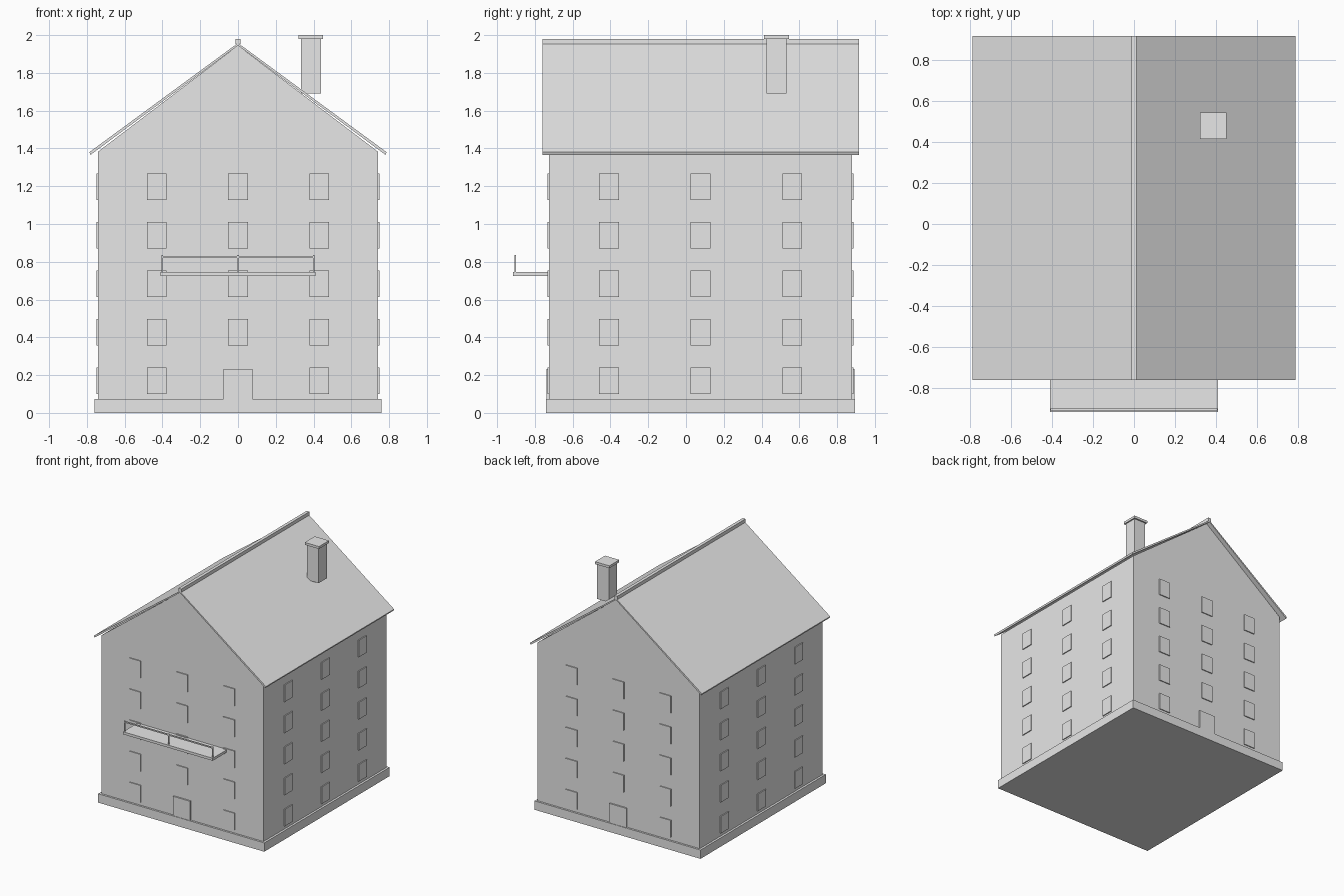
import bpy, bmesh

if "Cube" in bpy.data.objects:
    bpy.data.objects.remove(bpy.data.objects["Cube"])

grey = bpy.data.materials.new("plain grey")
grey.diffuse_color = (0.8, 0.8, 0.8, 1)
grey.use_nodes = True
grey.node_tree.nodes["Principled BSDF"].inputs["Base Color"].default_value = grey.diffuse_color


def finish(name, bm):
    bmesh.ops.recalc_face_normals(bm, faces=bm.faces)
    me = bpy.data.meshes.new(name)
    bm.to_mesh(me)
    bm.free()
    me.materials.append(grey)
    ob = bpy.data.objects.new(name, me)
    bpy.context.collection.objects.link(ob)
    return ob


def add_box(bm, x0, x1, y0, y1, z0, z1):
    vs = bmesh.ops.create_cube(bm, size=1)["verts"]
    for v in vs:
        v.co.x = x1 if v.co.x > 0 else x0
        v.co.y = y1 if v.co.y > 0 else y0
        v.co.z = z1 if v.co.z > 0 else z0


def boxes(name, *dims):
    bm = bmesh.new()
    for d in dims:
        add_box(bm, *d)
    return finish(name, bm)


def prism(name, profile, y0, y1):
    """Extrude an x-z outline along y."""
    bm = bmesh.new()
    face = bm.faces.new([bm.verts.new((x, y0, z)) for x, z in profile])
    ext = bmesh.ops.extrude_face_region(bm, geom=[face])["geom"]
    for v in ext:
        if isinstance(v, bmesh.types.BMVert):
            v.co.y = y1
    return finish(name, bm)


W, Y0, Y1 = 0.742, -0.726, 0.88      # wall half width, front and back
YM = (Y0 + Y1) / 2
T = 0.008                            # plate thickness

# Plinth and gabled walls
boxes("plinth", (-0.76, 0.76, -0.742, 0.896, 0, 0.073))
prism("walls", [(-W, 0.073), (W, 0.073), (W, 1.382), (0, 1.945), (-W, 1.382)], Y0, Y1)

# Thin pitched roof with ridge cap
E = 0.787
prism("roof", [(-E, 1.38), (0, 1.958), (E, 1.38), (E - 0.006, 1.366),
               (0, 1.945), (-E + 0.006, 1.366)], -0.76, 0.916)
boxes("ridge_cap", (-0.013, 0.013, -0.76, 0.916, 1.952, 1.98))

# Chimney
boxes("chimney_stack", (0.333, 0.44, 0.425, 0.532, 1.69, 1.98))
boxes("chimney_cap", (0.321, 0.451, 0.414, 0.544, 1.98, 2.0))

# Window plates on all four walls
rows = [0.10 + 0.257 * i for i in range(5)]
H, HW = 0.14, 0.052
front, back, left, right = [], [], [], []
for i, z in enumerate(rows):
    for c in (-1, 0, 1):
        x, y = c * 0.43, YM + c * 0.485
        if i > 0 or c != 0:          # the door takes this place
            front.append((x - HW, x + HW, Y0 - T, Y0 + T, z, z + H))
            back.append((x - HW, x + HW, Y1 - T, Y1 + T, z, z + H))
        left.append((-W - T, -W + T, y - HW, y + HW, z, z + H))
        right.append((W - T, W + T, y - HW, y + HW, z, z + H))
for name, d in (("front", front), ("back", back), ("left", left), ("right", right)):
    boxes(name + "_windows", *d)

# Doors
boxes("front_door", (-0.078, 0.078, Y0 - 0.012, Y0 + T, 0.073, 0.233))
boxes("back_door", (-0.078, 0.078, Y1 - T, Y1 + 0.012, 0.073, 0.233))

# Balcony with railing
boxes("balcony_floor", (-0.41, 0.41, -0.916, Y0 + T, 0.725, 0.746))
boxes("balcony_posts", *[(x - 0.004, x + 0.004, -0.908, -0.9, 0.746, 0.836)
                         for x in (-0.402, 0, 0.402)])
boxes("balcony_rail", (-0.406, 0.406, -0.909, -0.899, 0.821, 0.831))
